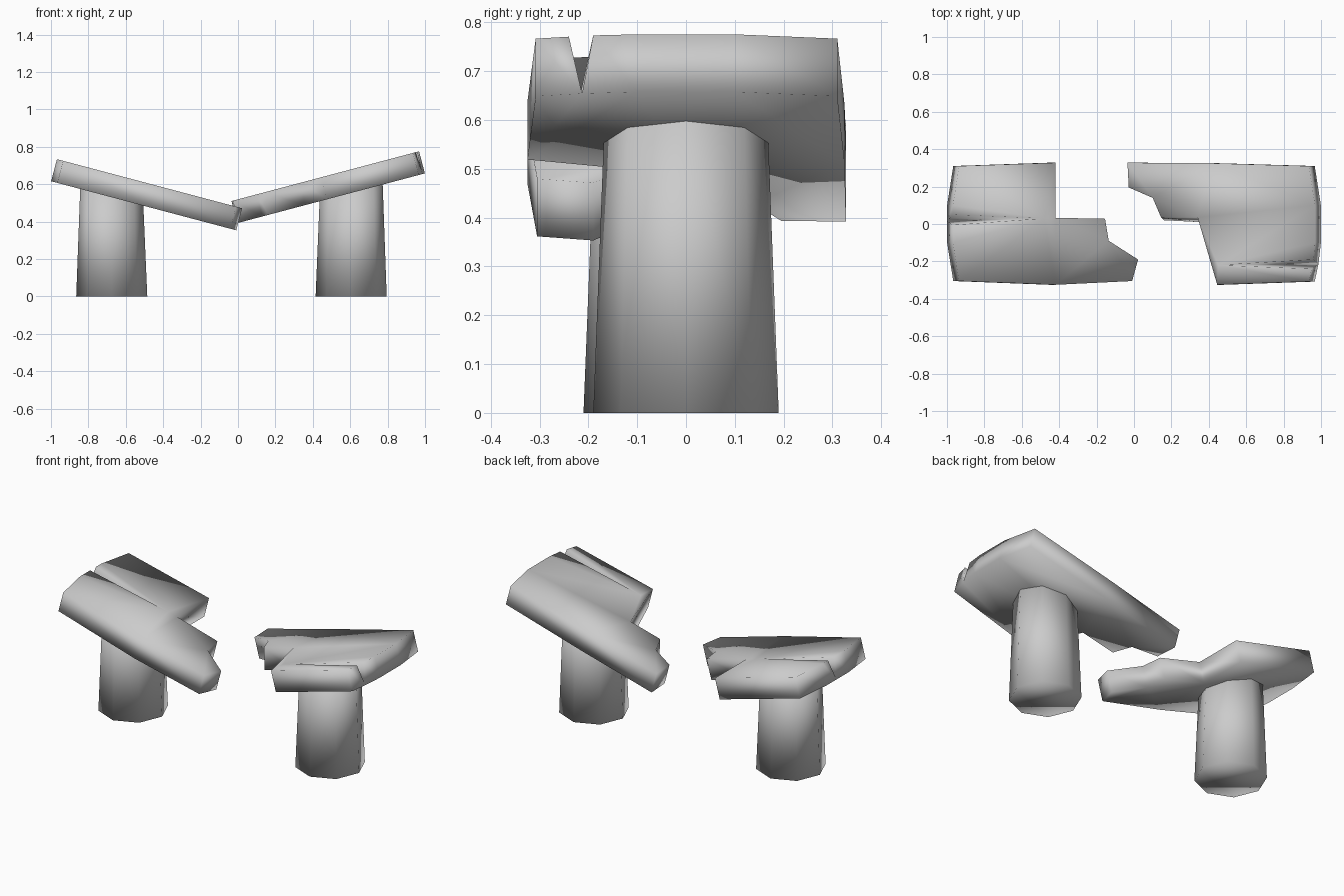
import bpy, bmesh, math
from mathutils import Vector

cube = bpy.data.objects.get("Cube")
if cube:
    bpy.data.objects.remove(cube)

stone = bpy.data.materials.new("grey_stone")
stone.use_nodes = True
GREY = (0.6, 0.6, 0.6, 1)
stone.diffuse_color = GREY
stone.node_tree.nodes["Principled BSDF"].inputs["Base Color"].default_value = GREY

SLOPE = 0.265
THICK = 0.122
TILT = math.atan(SLOPE)


def finish(bm, name):
    bmesh.ops.remove_doubles(bm, verts=bm.verts, dist=0.0005)
    bmesh.ops.triangulate(bm, faces=[f for f in bm.faces if len(f.verts) > 4])
    bmesh.ops.recalc_face_normals(bm, faces=bm.faces)
    mesh = bpy.data.meshes.new(name)
    bm.to_mesh(mesh)
    bm.free()
    mesh.materials.append(stone)
    for p in mesh.polygons:
        p.use_smooth = True
    obj = bpy.data.objects.new(name, mesh)
    bpy.context.collection.objects.link(obj)
    return obj


def loft(bm, top, bottom):
    """Join two matching loops; points that coincide share a vertex."""
    cache = {}

    def vert(p):
        key = tuple(round(c, 4) for c in p)
        if key not in cache:
            cache[key] = bm.verts.new(p)
        return cache[key]

    def face(points):
        vs = list(dict.fromkeys(vert(p) for p in points))
        if len(vs) > 2:
            bm.faces.new(vs)

    face(top)
    face(bottom[::-1])
    n = len(top)
    for i in range(n):
        j = (i + 1) % n
        face([top[i], bottom[i], bottom[j], top[j]])


def slab(name, side, z_mid, outline):
    """Broken plank sloping up towards its outer end (side is +1 or -1).
    A point with four values also gives its place on the underside."""
    normal = Vector((-side * math.sin(TILT), 0, math.cos(TILT)))

    def on_top(x, y):
        return Vector((x, y, z_mid + side * SLOPE * x))

    top = [on_top(p[0], p[1]) for p in outline]
    bottom = [on_top(p[-2], p[-1]) - normal * THICK for p in outline]
    bm = bmesh.new()
    loft(bm, top, bottom)
    return finish(bm, name)


def post(name, x, y, side, z_mid):
    """Eight-sided tapering leg, its top sunk into the slab."""
    bm = bmesh.new()
    top, bottom = [], []
    for i in range(8):
        a = math.tau * i / 8
        c, s = math.cos(a), math.sin(a)
        bottom.append(Vector((x + 0.19 * c, y + 0.19 * s, 0)))
        tx = x + 0.167 * c
        top.append(Vector((tx, y + 0.167 * s, z_mid - 0.08 + side * SLOPE * tx)))
    loft(bm, top, bottom)
    return finish(bm, name)


# Left half: wide outer end, jagged inner break, wedge crack at the outer end
LEFT_Z = 0.519
slab("left_slab", 1, LEFT_Z, [
    (0.968, 0.1), (0.935, 0.31), (0.42, 0.325), (-0.035, 0.328),
    (-0.028, 0.195), (0.1, 0.14), (0.145, 0.035, 0.13, 0.02),
    (0.34, 0.035, 0.325, 0.01), (0.445, -0.325), (0.935, -0.308),
    (0.95, -0.24, 0.955, -0.213), (0.45, -0.22, 0.955, -0.213),
    (0.96, -0.19, 0.955, -0.213), (0.968, -0.1)])

# Right half: stepped inner break, wedge crack in the middle of the outer end
RIGHT_Z = 0.477
slab("right_slab", -1, RIGHT_Z, [
    (-0.968, -0.1), (-0.935, -0.305), (-0.42, -0.325), (-0.01, -0.305),
    (0.022, -0.19), (-0.135, -0.09), (-0.155, 0.028), (-0.42, 0.033),
    (-0.42, 0.328), (-0.935, 0.31), (-0.968, 0.1),
    (-0.968, 0.05, -0.968, 0.015), (-0.48, 0.03, -0.968, 0.015),
    (-0.968, -0.005, -0.968, 0.015)])

# Legs
post("left_post", 0.605, 0.0, 1, LEFT_Z)
post("right_post", -0.675, -0.02, -1, RIGHT_Z)
